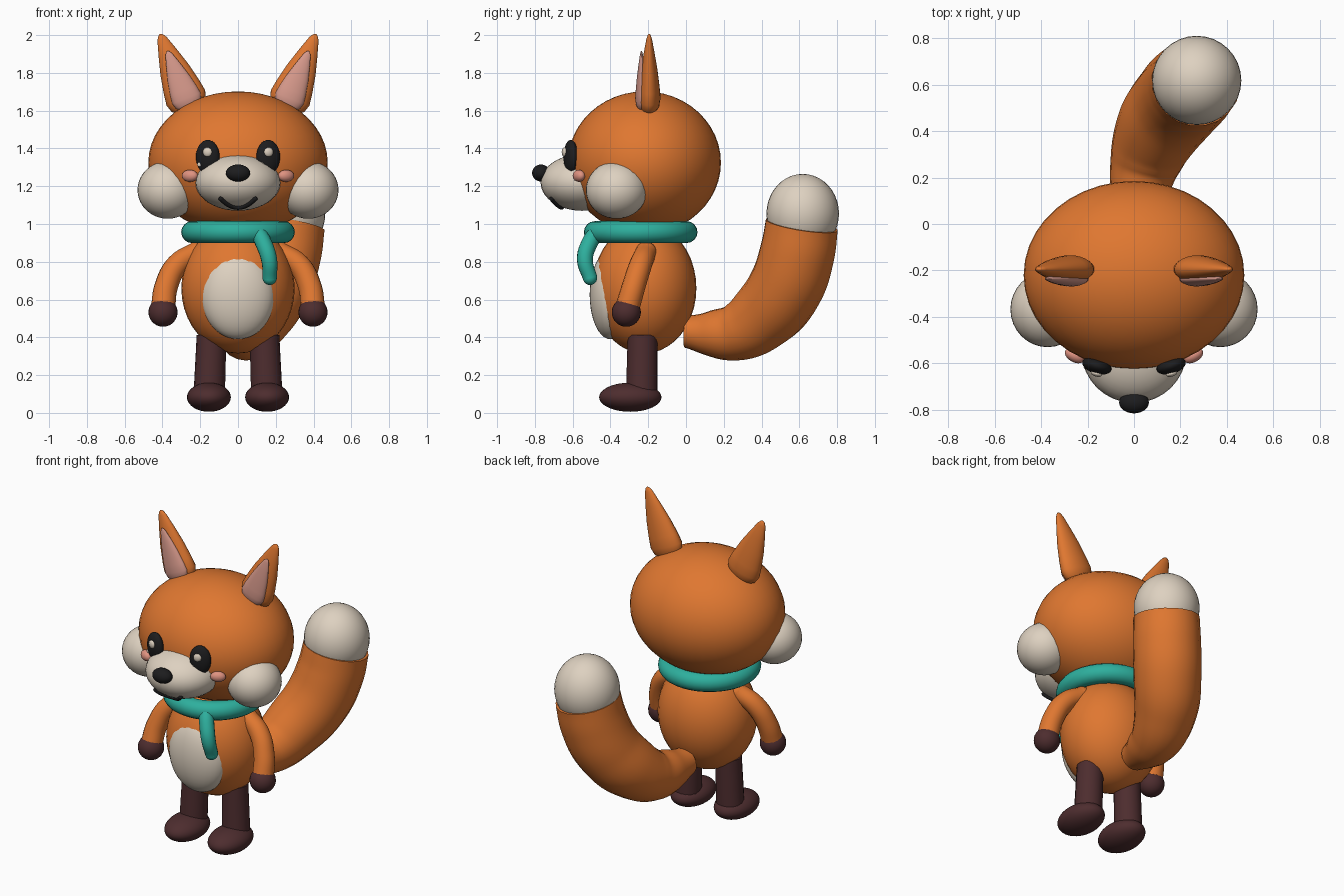
import bpy, math
from mathutils import Vector, Matrix

if "Cube" in bpy.data.objects:
    bpy.data.objects.remove(bpy.data.objects["Cube"])


def make_mat(name, rgb):
    m = bpy.data.materials.new(name)
    m.diffuse_color = (*rgb, 1)
    m.use_nodes = True
    m.node_tree.nodes["Principled BSDF"].inputs["Base Color"].default_value = m.diffuse_color
    return m


ORANGE = make_mat("orange fur", (0.74, 0.185, 0.03))
CREAM = make_mat("cream fur", (0.73, 0.64, 0.53))
BROWN = make_mat("dark brown", (0.075, 0.026, 0.028))
BLACK = make_mat("black", (0.012, 0.012, 0.013))
TEAL = make_mat("teal wool", (0.027, 0.43, 0.34))
PINK = make_mat("inner ear pink", (0.68, 0.32, 0.26))
BLUSH = make_mat("blush pink", (0.74, 0.29, 0.22))


def finish(name, mat, angle=50):
    ob = bpy.context.object
    ob.name = name
    ob.data.materials.clear()
    ob.data.materials.append(mat)
    bpy.ops.object.shade_smooth_by_angle(angle=math.radians(angle))
    return ob


def ball(name, mat, loc, size, rot=(0, 0, 0), seg=32, rings=20):
    bpy.ops.mesh.primitive_uv_sphere_add(segments=seg, ring_count=rings, location=loc, rotation=rot)
    bpy.context.object.scale = size
    bpy.ops.object.transform_apply(location=False, rotation=False, scale=True)
    return finish(name, mat)


def tube(name, mat, pts, radii, res=6):
    """Capped tube through the points, with a radius at each point."""
    cu = bpy.data.curves.new(name, 'CURVE')
    cu.dimensions = '3D'
    cu.bevel_depth = 1
    cu.bevel_resolution = res
    cu.resolution_u = 8
    cu.use_fill_caps = True
    sp = cu.splines.new('BEZIER')
    sp.radius_interpolation = 'CARDINAL'
    sp.bezier_points.add(len(pts) - 1)
    for bp, p, r in zip(sp.bezier_points, pts, radii):
        bp.co, bp.radius = p, r
        bp.handle_left_type = bp.handle_right_type = 'AUTO'
    ob = bpy.data.objects.new(name, cu)
    bpy.context.collection.objects.link(ob)
    bpy.ops.object.select_all(action='DESELECT')
    ob.select_set(True)
    bpy.context.view_layer.objects.active = ob
    bpy.ops.object.convert(target='MESH')
    return finish(name, mat)


def lathe(name, mat, profile, matrix, seg=28):
    """Closed turned shape from (radius, height) pairs, placed by a matrix."""
    verts, faces = [], []
    for r, h in profile:
        for i in range(seg):
            a = 2 * math.pi * i / seg
            verts.append(matrix @ Vector((r * math.cos(a), r * math.sin(a), h)))
    for k in range(len(profile) - 1):
        for i in range(seg):
            j = (i + 1) % seg
            faces.append((k * seg + i, k * seg + j, (k + 1) * seg + j, (k + 1) * seg + i))
    faces.append(tuple(reversed(range(seg))))
    faces.append(tuple(range((len(profile) - 1) * seg, len(profile) * seg)))
    me = bpy.data.meshes.new(name)
    me.from_pydata(verts, [], faces)
    ob = bpy.data.objects.new(name, me)
    bpy.context.collection.objects.link(ob)
    bpy.ops.object.select_all(action='DESELECT')
    ob.select_set(True)
    bpy.context.view_layer.objects.active = ob
    return finish(name, mat, 70)


# Head, muzzle and nose
ball("head", ORANGE, (0, -0.22, 1.325), (0.475, 0.405, 0.377), seg=40, rings=24)
MC, MR = Vector((0, -0.55, 1.22)), Vector((0.225, 0.22, 0.15))
ball("muzzle", CREAM, MC, MR)
ball("nose", BLACK, (0, -0.768, 1.27), (0.064, 0.047, 0.045))

# Smile, following the muzzle surface
smile = []
for i in range(9):
    t = i / 4 - 1
    x, z = 0.09 * t, 1.088 + 0.045 * t * t
    d = 1 - (x / MR.x) ** 2 - ((z - MC.z) / MR.z) ** 2
    smile.append((x, MC.y - MR.y * math.sqrt(max(d, 0)) - 0.004, z))
tube("smile", BLACK, smile, [0.013] * 9, res=3)
for end in (smile[0], smile[-1]):
    ball("smile_end", BLACK, end, (0.013,) * 3, seg=12, rings=8)

# Body and belly patch
ball("body", ORANGE, (0, -0.22, 0.66), (0.30, 0.275, 0.345))
ball("belly", CREAM, (0, -0.40, 0.625), (0.195, 0.11, 0.235))

EAR = [(0.03, -0.05), (0.07, -0.038), (0.098, -0.01), (0.11, 0.03), (0.101, 0.09), (0.08, 0.19),
       (0.054, 0.28), (0.027, 0.365), (0.015, 0.386), (0.004, 0.394)]

for s, side in ((-1, "left"), (1, "right")):
    # Cheek tuft and blush
    ball("cheek_" + side, CREAM, (s * 0.372, -0.367, 1.18), (0.16, 0.163, 0.152))
    ball("blush_" + side, BLUSH, (s * 0.255, -0.567, 1.255), (0.046, 0.028, 0.032),
         (0, 0, s * math.radians(28)), 20, 12)

    # Eye with two glints
    yaw = s * math.radians(17)
    ball("eye_" + side, BLACK, (s * 0.16, -0.61, 1.355), (0.065, 0.035, 0.09), (0, 0, yaw), 24, 16)
    for dx, dz, r in ((-s * 0.008, 0.026, 0.025), (-0.04, -0.04, 0.012)):
        dy = -0.035 * math.sqrt(1 - (dx / 0.065) ** 2 - (dz / 0.09) ** 2)
        spot = Vector((s * 0.16, -0.61, 1.355)) + Matrix.Rotation(yaw, 3, 'Z') @ Vector((dx, dy, dz))
        ball("eye_glint_" + side, CREAM, spot, (r, r * 0.5, r), (0, 0, yaw), 16, 10)

    # Ear: flattened cone with a smaller pink one in front
    tilt = Matrix.Rotation(s * math.atan2(0.145, 0.36), 4, 'Y')
    place = Matrix.Translation((s * 0.265, -0.195, 1.64)) @ tilt
    lathe("ear_" + side, ORANGE, EAR, place @ Matrix.Diagonal((1, 0.55, 1, 1)))
    place = Matrix.Translation((s * 0.265, -0.236, 1.645)) @ tilt
    lathe("inner_ear_" + side, PINK, EAR, place @ Matrix.Diagonal((0.73, 0.3, 0.74, 1)))

    # Arm and mitten
    arm = [(s * 0.22, -0.212, 0.85), (s * 0.32, -0.24, 0.785), (s * 0.38, -0.277, 0.67), (s * 0.397, -0.312, 0.55)]
    tube("arm_" + side, ORANGE, arm, [0.056, 0.06, 0.062, 0.064])
    ball("shoulder_" + side, ORANGE, arm[0], (0.056,) * 3, seg=24, rings=16)
    ball("mitten_" + side, BROWN, (s * 0.397, -0.316, 0.533), (0.077,) * 3, seg=24, rings=16)

    # Leg and foot
    tube("leg_" + side, BROWN, [(s * 0.153, -0.235, 0.08), (s * 0.14, -0.23, 0.41)], [0.083, 0.079])
    ball("foot_" + side, BROWN, (s * 0.154, -0.295, 0.083), (0.116, 0.165, 0.077))

# Scarf ring and hanging end
bpy.ops.mesh.primitive_torus_add(location=(0, -0.24, 0.957), major_radius=0.243, minor_radius=0.058,
                                 major_segments=40, minor_segments=16)
finish("scarf_ring", TEAL)
drop = [(0.10, -0.465, 0.965), (0.135, -0.51, 0.90), (0.165, -0.535, 0.81), (0.168, -0.508, 0.715)]
tube("scarf_end", TEAL, drop, [0.042, 0.044, 0.042, 0.038])
for p, r in ((drop[0], 0.042), (drop[-1], 0.038)):
    ball("scarf_end_cap", TEAL, p, (r,) * 3, seg=20, rings=12)

# Tail sweeping back and up, with a cream tip
tail = [(0, 0, 0.43), (0.02, 0.13, 0.42), (0.05, 0.27, 0.43), (0.11, 0.42, 0.525),
        (0.19, 0.53, 0.67), (0.245, 0.59, 0.85), (0.268, 0.613, 0.995)]
tube("tail", ORANGE, tail, [0.085, 0.122, 0.155, 0.186, 0.198, 0.199, 0.194], res=8)
ball("tail_tip", CREAM, (0.27, 0.618, 1.055), (0.192, 0.192, 0.21))
